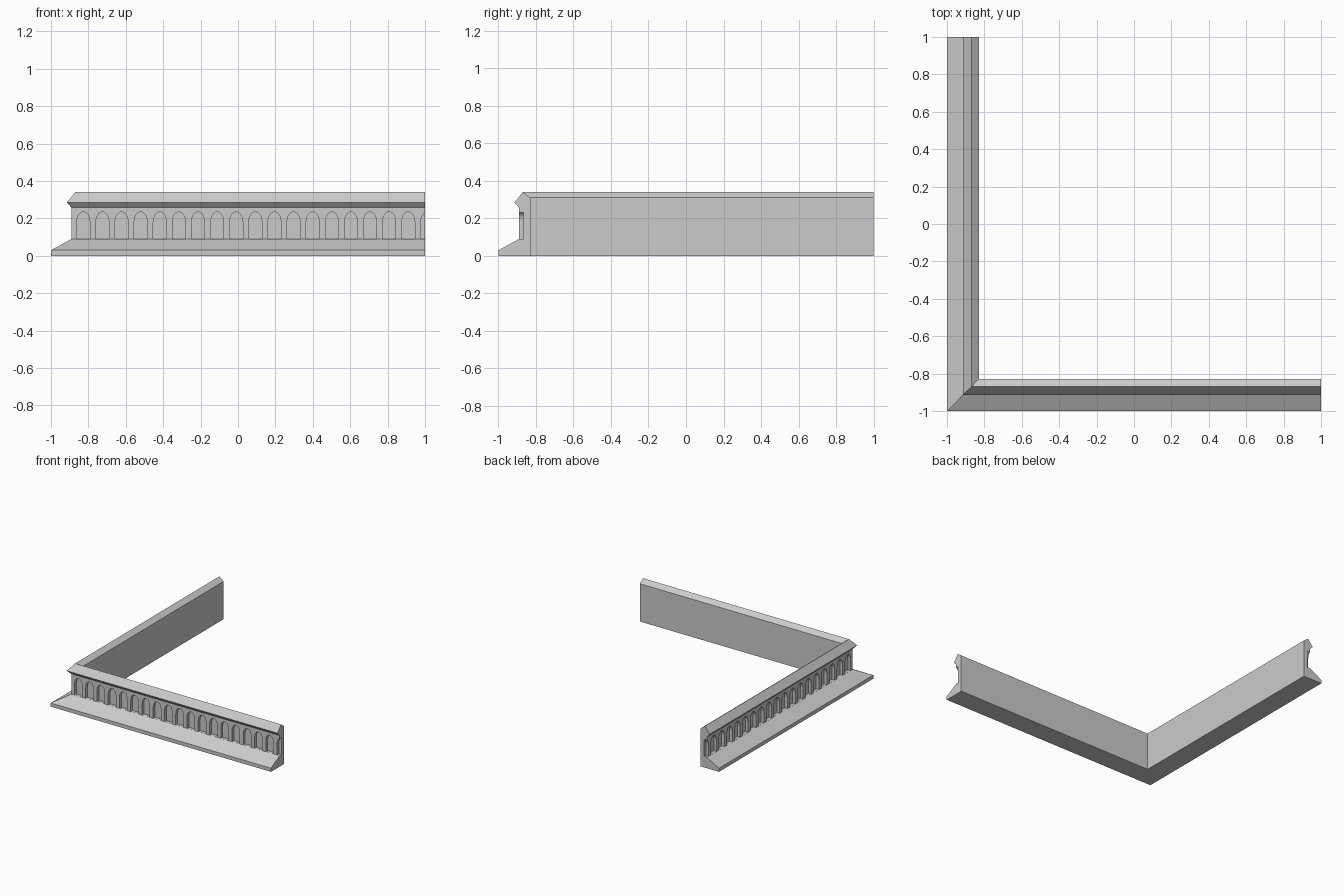
import bpy, bmesh, math

if "Cube" in bpy.data.objects:
    bpy.data.objects.remove(bpy.data.objects["Cube"])

# Cross-section: (distance inward from the outer edge, height)
PROFILE = [(0, 0), (0, 0.03), (0.11, 0.09), (0.11, 0.257), (0.085, 0.285),
           (0.13, 0.34), (0.17, 0.31), (0.17, 0)]


def make_object(name, bm):
    bmesh.ops.recalc_face_normals(bm, faces=bm.faces[:])
    mesh = bpy.data.meshes.new(name)
    bm.to_mesh(mesh)
    bm.free()
    obj = bpy.data.objects.new(name, mesh)
    bpy.context.collection.objects.link(obj)
    return obj


# Corner wall: profile swept round a mitred L
bm = bmesh.new()
sections = [[bm.verts.new(p) for p in pts] for pts in (
    [(-1 + d, 1, z) for d, z in PROFILE],
    [(-1 + d, -1 + d, z) for d, z in PROFILE],
    [(1, -1 + d, z) for d, z in PROFILE])]
n = len(PROFILE)
for a, b in zip(sections, sections[1:]):
    for i in range(n):
        j = (i + 1) % n
        bm.faces.new((a[i], a[j], b[j], b[i]))
bm.faces.new(sections[0])
bm.faces.new(sections[-1])
wall = make_object("corner_wall", bm)


# Arched niche outline: straight jambs with a rounded top
def arch(centre, half=0.035, bottom=0.0905, spring=0.18, rise=0.055, steps=10):
    pts = [(centre - half, bottom), (centre + half, bottom)]
    for k in range(steps + 1):
        t = math.pi * k / steps
        pts.append((centre + half * math.cos(t), spring + rise * math.sin(t)))
    return pts


# Niche cutters along both wings (second wing swaps x and y)
bm = bmesh.new()
for swap in (False, True):
    for i in range(19):
        rings = []
        for depth in (-0.93, -0.865):
            rings.append([bm.verts.new((depth, u, z) if swap else (u, depth, z))
                          for u, z in arch(-0.827 + 0.1022 * i)])
        a, b = rings
        for k in range(len(a)):
            m = (k + 1) % len(a)
            bm.faces.new((a[k], a[m], b[m], b[k]))
        bm.faces.new(a)
        bm.faces.new(b)
cutter = make_object("niche_cutter", bm)
cutter.hide_render = True
cutter.hide_viewport = False
cutter.display_type = 'WIRE'

# Carve the niches, then discard the cutter
mod = wall.modifiers.new("niches", 'BOOLEAN')
mod.operation = 'DIFFERENCE'
mod.solver = 'EXACT'
mod.object = cutter
bpy.context.view_layer.objects.active = wall
wall.select_set(True)
bpy.ops.object.modifier_apply(modifier=mod.name)
bpy.data.objects.remove(cutter, do_unlink=True)
